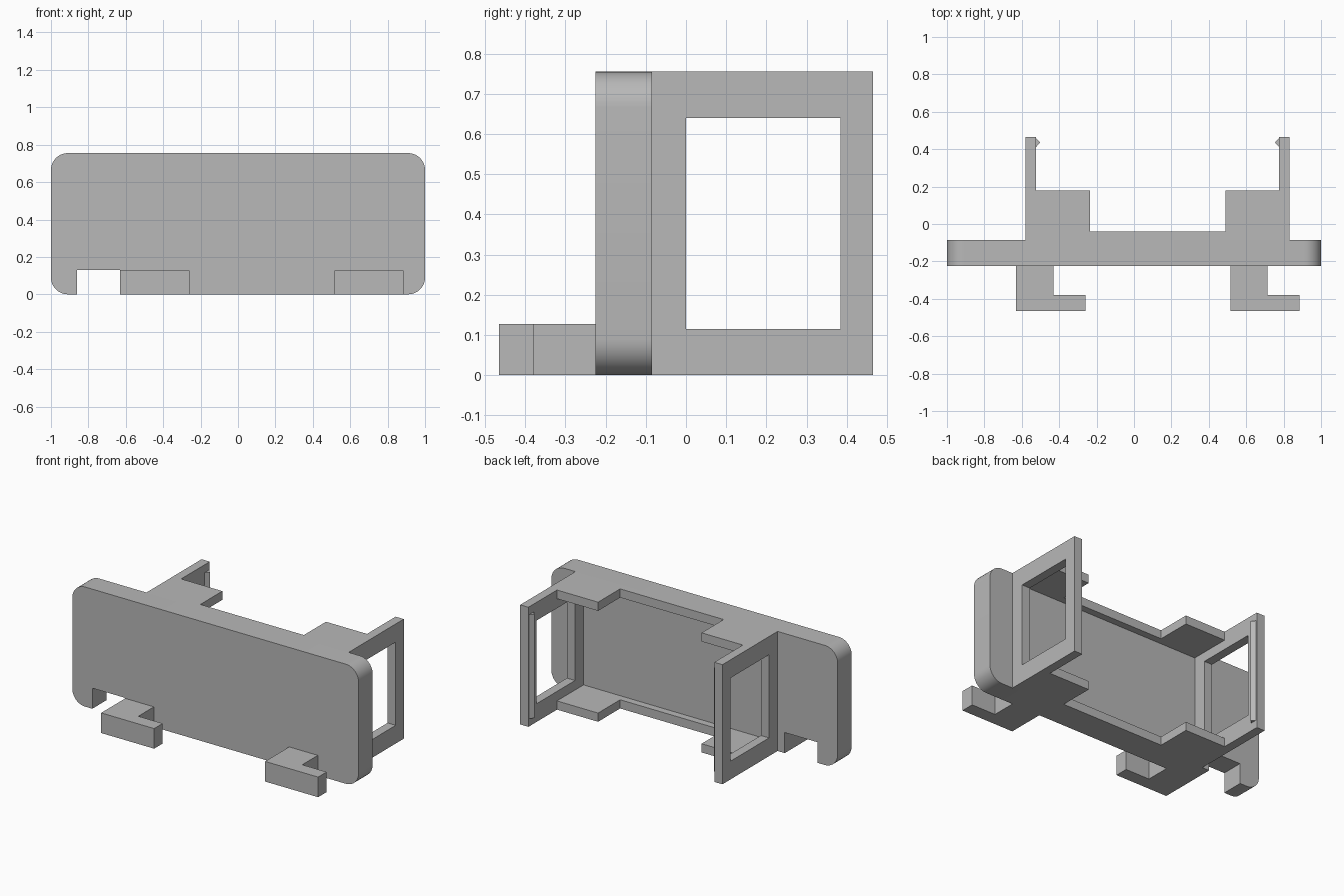
import bpy, bmesh, math

cube = bpy.data.objects.get("Cube")
if cube:
    bpy.data.objects.remove(cube, do_unlink=True)

grey = bpy.data.materials.new("plain grey")
grey.use_nodes = True
grey.diffuse_color = (0.48, 0.48, 0.48, 1)
grey.node_tree.nodes["Principled BSDF"].inputs["Base Color"].default_value = (0.48, 0.48, 0.48, 1)

HEIGHT = 0.755
PLATE_FRONT, PLATE_BACK = -0.225, -0.085
PLACE = {
    "x": lambda u, v, d: (d, u, v),
    "y": lambda u, v, d: (u, d, v),
    "z": lambda u, v, d: (u, v, d),
}


def rect(u0, u1, v0, v1):
    return [(u0, v0), (u1, v0), (u1, v1), (u0, v1)]


def arc(cu, cv, radius, start, steps=10):
    """Quarter circle, counter-clockwise from the start angle in degrees."""
    angles = [math.radians(start + 90 * i / steps) for i in range(steps + 1)]
    return [(cu + radius * math.cos(a), cv + radius * math.sin(a)) for a in angles]


def prism(name, outline, axis, d0, d1, hole=None):
    """Extrude an outline along an axis; a hole has as many points as its outline."""
    bm = bmesh.new()

    def loop(points, d):
        return [bm.verts.new(PLACE[axis](u, v, d)) for u, v in points]

    def bridge(a, b):
        for i in range(len(a)):
            j = (i + 1) % len(a)
            bm.faces.new((a[i], a[j], b[j], b[i]))

    near, far = loop(outline, d0), loop(outline, d1)
    bridge(near, far)
    if hole:
        near_in, far_in = loop(hole, d0), loop(hole, d1)
        bridge(near_in, far_in)
        bridge(near, near_in)
        bridge(far, far_in)
    else:
        bm.faces.new(near)
        bm.faces.new(far)
    bmesh.ops.recalc_face_normals(bm, faces=bm.faces)
    mesh = bpy.data.meshes.new(name)
    bm.to_mesh(mesh)
    bm.free()
    mesh.materials.append(grey)
    obj = bpy.data.objects.new(name, mesh)
    bpy.context.collection.objects.link(obj)
    return obj


# Rounded front plate with a slot cut into its lower edge
R = 0.09
outline = (
    arc(-1 + R, R, R, 180)
    + [(-0.86, 0), (-0.86, 0.13), (-0.63, 0.13), (-0.63, 0)]
    + arc(1 - R, R, R, 270)
    + arc(1 - R, HEIGHT - R, R, 0)
    + arc(-1 + R, HEIGHT - R, R, 90)
)
plate = prism("front_plate", outline, "y", PLATE_FRONT, PLATE_BACK)
bpy.context.view_layer.objects.active = plate
plate.select_set(True)
bpy.ops.object.shade_smooth_by_angle(angle=math.radians(30))

# Side frames with an open window and a snap ridge on the inner face
for side, inner, outer, inward in (("right", -0.523, -0.58, 1), ("left", 0.775, 0.832, -1)):
    prism(side + "_frame", rect(PLATE_BACK, 0.465, 0, HEIGHT), "x", inner, outer,
          hole=rect(0, 0.385, 0.115, 0.64))
    ridge = [(inner, 0.458), (inner + inward * 0.021, 0.436), (inner, 0.412)]
    prism(side + "_snap_ridge", ridge, "z", 0.05, HEIGHT - 0.05)

# Top and bottom shelves: a narrow lip with a deep tab at each end
shelf = [(-0.523, PLATE_BACK), (0.775, PLATE_BACK), (0.775, 0.18), (0.488, 0.18),
         (0.488, -0.04), (-0.235, -0.04), (-0.235, 0.18), (-0.523, 0.18)]
THICK = 0.055
for name, z in (("bottom_shelf", 0), ("top_shelf", HEIGHT - THICK)):
    prism(name, shelf, "z", z, z + THICK)

# L-shaped hooks on the front
for side, x in (("right", -0.63), ("left", 0.515)):
    hook = [(x, PLATE_FRONT), (x, -0.465), (x + 0.37, -0.465), (x + 0.37, -0.38),
            (x + 0.2, -0.38), (x + 0.2, PLATE_FRONT)]
    prism(side + "_hook", hook, "z", 0, 0.127)
